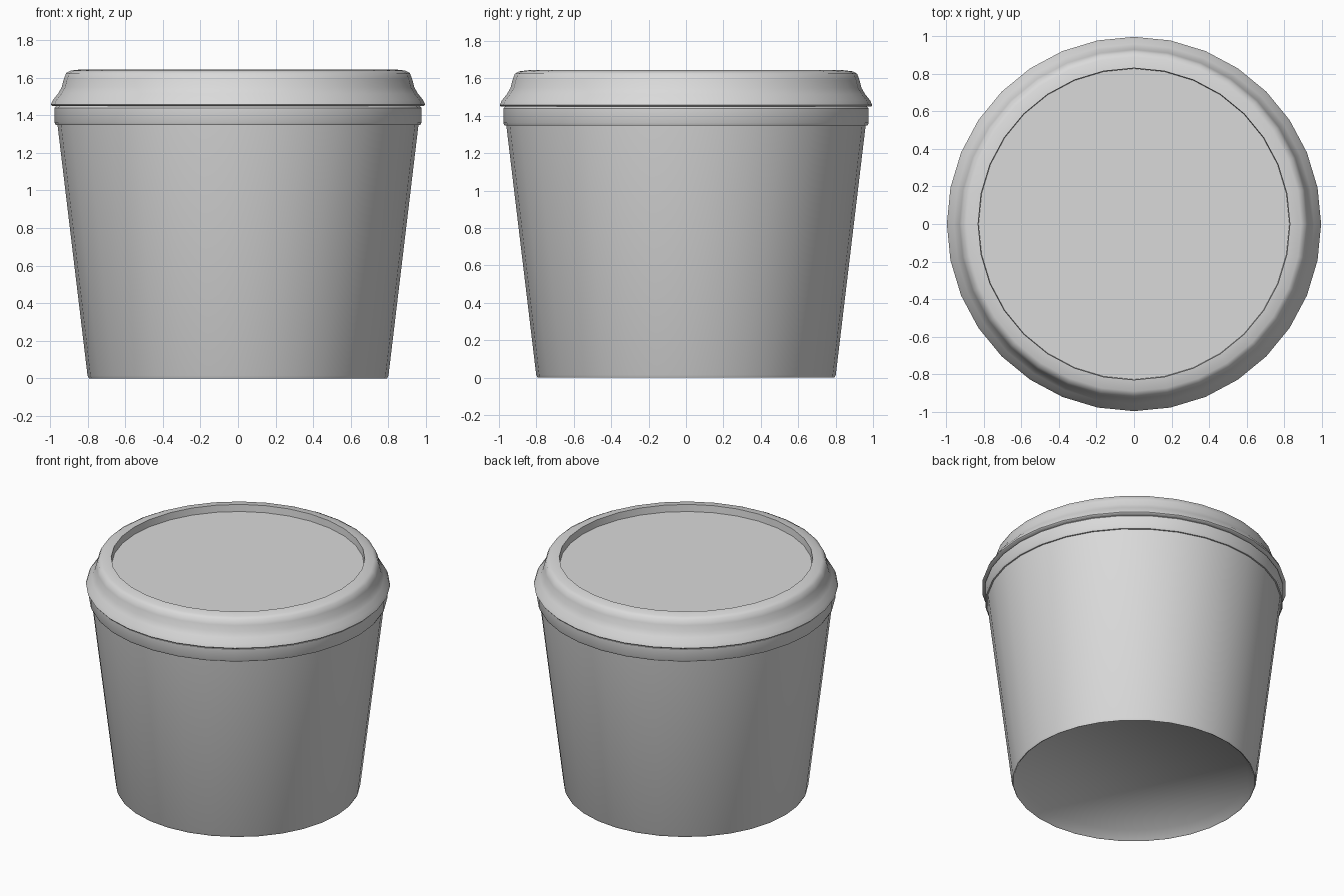
import bpy
import math

SIDES = 32

cube = bpy.data.objects.get("Cube")
if cube:
    bpy.data.objects.remove(cube, do_unlink=True)

# Single plain grey for the whole tub
grey = bpy.data.materials.new("plain_grey")
colour = (0.7, 0.7, 0.7, 1.0)
grey.use_nodes = True
grey.diffuse_color = colour
grey.node_tree.nodes["Principled BSDF"].inputs["Base Color"].default_value = colour


def lathe(name, profile, cap_start=False, cap_end=False, angle=40):
    """Spin a (radius, height) profile around z, optionally closing its ends."""
    verts, faces = [], []
    for r, z in profile:
        for i in range(SIDES):
            a = 2 * math.pi * i / SIDES
            verts.append((r * math.cos(a), r * math.sin(a), z))
    for ring in range(len(profile) - 1):
        low, high = ring * SIDES, (ring + 1) * SIDES
        for i in range(SIDES):
            j = (i + 1) % SIDES
            faces.append((low + i, low + j, high + j, high + i))
    if cap_start:
        faces.append(tuple(reversed(range(SIDES))))
    if cap_end:
        faces.append(tuple(range(len(verts) - SIDES, len(verts))))
    mesh = bpy.data.meshes.new(name)
    mesh.from_pydata(verts, [], faces)
    mesh.materials.append(grey)
    obj = bpy.data.objects.new(name, mesh)
    bpy.context.collection.objects.link(obj)
    bpy.ops.object.select_all(action="DESELECT")
    obj.select_set(True)
    bpy.context.view_layer.objects.active = obj
    bpy.ops.object.shade_smooth_by_angle(angle=math.radians(angle))


# Tapered cup; the foot slopes inward up to a recessed base
lathe("cup_body", [(0.747, 0.057), (0.785, 0.004), (0.794, 0.0),
                   (0.801, 0.015), (0.962, 1.36)], cap_start=True, angle=75)

# Raised band below the lid
lathe("collar_band", [(0.95, 1.348), (0.97, 1.348), (0.977, 1.362),
                      (0.977, 1.44), (0.968, 1.449), (0.94, 1.449)])

# Lid: flared skirt, rounded shoulder, and a top panel sunk inside the lip
lathe("lid", [(0.94, 1.45), (0.99, 1.45), (0.996, 1.457), (0.985, 1.482),
              (0.958, 1.515), (0.938, 1.55), (0.928, 1.59), (0.915, 1.625),
              (0.89, 1.638), (0.83, 1.645), (0.827, 1.595)],
      cap_end=True, angle=50)
